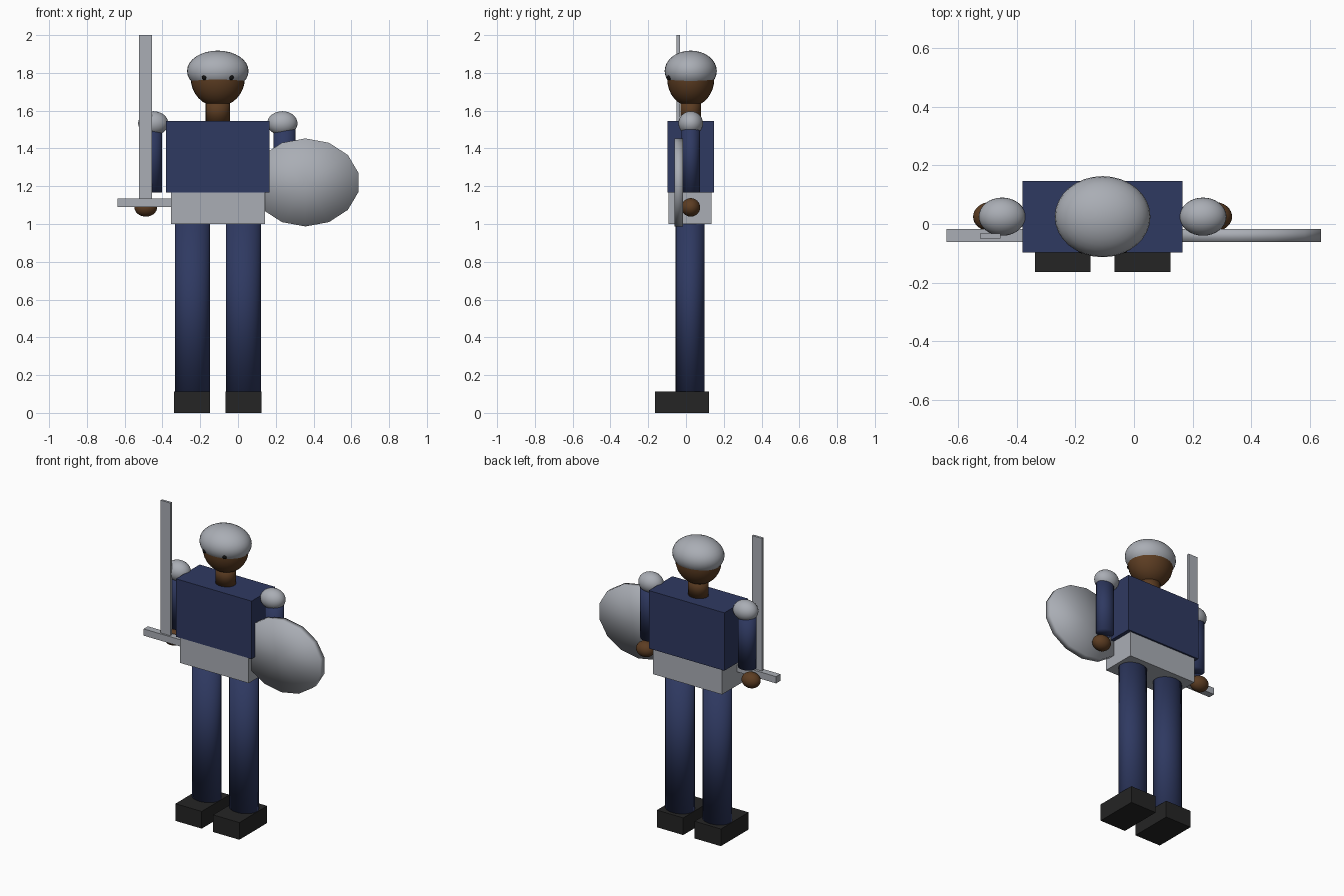
import bpy
from mathutils import Vector

if "Cube" in bpy.data.objects:
    bpy.data.objects.remove(bpy.data.objects["Cube"], do_unlink=True)

CX, CY = -0.107, 0.025   # body axis


def material(name, rgb):
    m = bpy.data.materials.new(name)
    m.use_nodes = True
    m.diffuse_color = (*rgb, 1)
    m.node_tree.nodes["Principled BSDF"].inputs["Base Color"].default_value = (*rgb, 1)
    return m


STEEL = material("steel grey", (0.40, 0.42, 0.46))
BLUE = material("navy cloth", (0.028, 0.041, 0.12))
SKIN = material("brown skin", (0.107, 0.046, 0.016))
BLACK = material("boot black", (0.018, 0.018, 0.018))
EYE = material("eye black", (0.006, 0.006, 0.006))


def finish(name, mat, center, half, smooth):
    """Fit the new primitive's mesh to the given half extents."""
    ob = bpy.context.object
    ob.name = ob.data.name = name
    verts = ob.data.vertices
    size = [max(abs(v.co[i]) for v in verts) for i in range(3)]
    for v in verts:
        v.co = Vector(v.co[i] * half[i] / size[i] for i in range(3))
    ob.location = center
    ob.data.materials.append(mat)
    if smooth:
        bpy.ops.object.shade_smooth()
    return ob


def box(name, mat, center, half):
    bpy.ops.mesh.primitive_cube_add()
    return finish(name, mat, center, half, False)


def ball(name, mat, center, half, segments=32):
    bpy.ops.mesh.primitive_uv_sphere_add(segments=segments, ring_count=segments // 2)
    return finish(name, mat, center, half, True)


def tube(name, mat, center, half, sides=24, axis="Z"):
    bpy.ops.mesh.primitive_cylinder_add(vertices=sides, end_fill_type="TRIFAN")
    if axis == "Y":
        for v in bpy.context.object.data.vertices:
            v.co = (v.co.x, -v.co.z, v.co.y)
    return finish(name, mat, center, half, True)


# Trunk and head
box("torso", BLUE, (CX, CY, 1.355), (0.273, 0.122, 0.189))
box("hips", STEEL, (CX, 0.022, 1.083), (0.249, 0.114, 0.083))
tube("neck", SKIN, (CX, CY, 1.6), (0.064, 0.055, 0.06))
ball("head", SKIN, (CX, CY, 1.77), (0.143, 0.125, 0.148))
ball("helmet", STEEL, (CX, CY, 1.81), (0.163, 0.138, 0.108))

# Paired parts
for side, s in (("left", 1), ("right", -1)):
    ball(side + "_eye", EYE, (CX + s * 0.072, -0.088, 1.775), (0.013, 0.012, 0.013), 12)
    ball(side + "_shoulder_guard", STEEL, (CX + s * 0.342, CY, 1.533), (0.08, 0.065, 0.064))
    tube(side + "_arm", BLUE, (CX + s * 0.353, CY, 1.35), (0.058, 0.049, 0.184))
    ball(side + "_hand", SKIN, (CX + s * 0.381, CY, 1.088), (0.06, 0.05, 0.049))
    tube(side + "_leg", BLUE, (CX + s * 0.135, 0.022, 0.555), (0.0925, 0.077, 0.445))
    box(side + "_boot", BLACK, (CX + s * 0.136, -0.02, 0.056), (0.095, 0.143, 0.056))

# Sword and shield
box("sword_blade", STEEL, (-0.49, -0.041, 1.56), (0.035, 0.008, 0.44))
box("sword_guard", STEEL, (-0.49, -0.039, 1.112), (0.149, 0.022, 0.022))
tube("shield", STEEL, (0.357, -0.039, 1.22), (0.28, 0.022, 0.233), 14, "Y")
